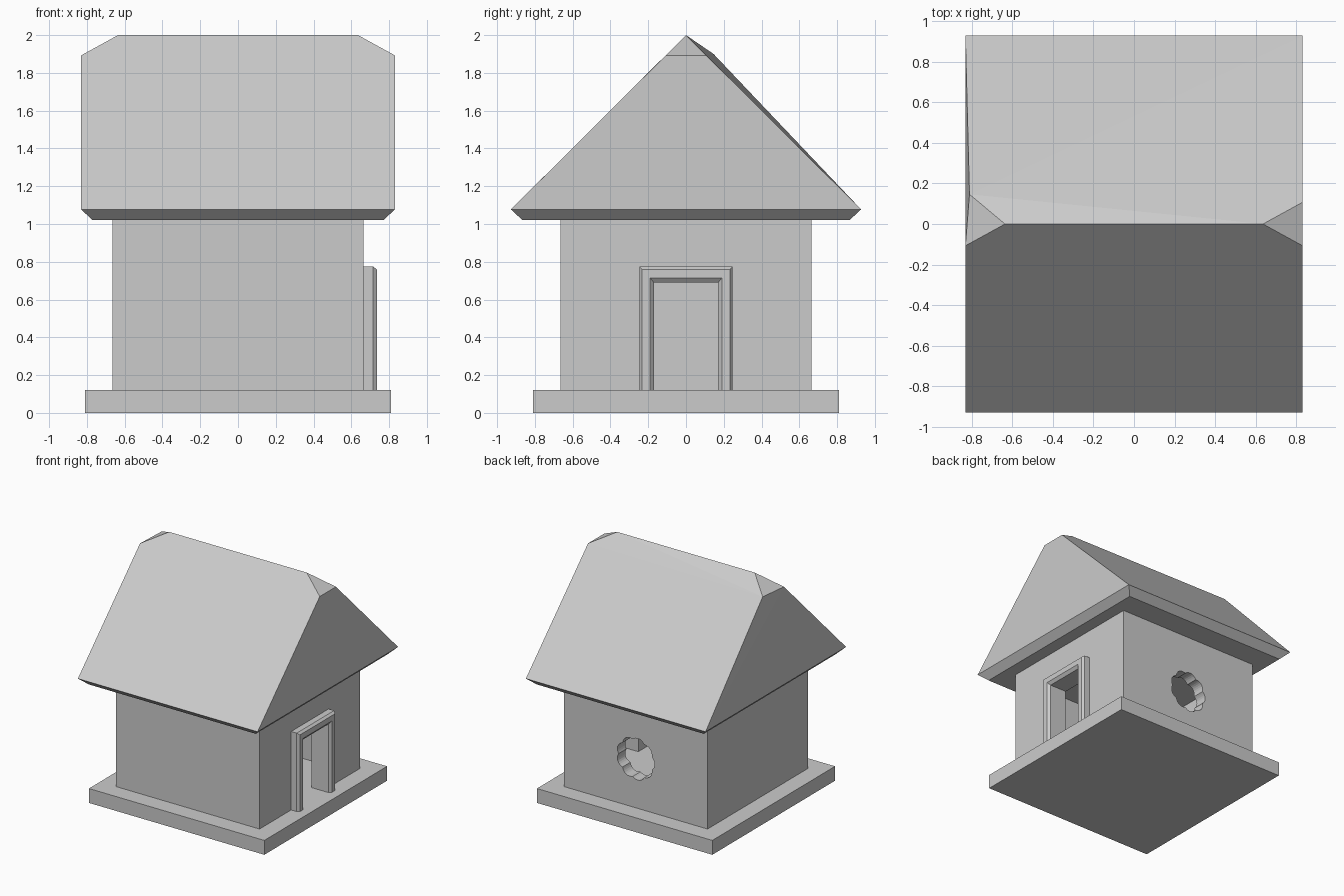
import bpy, bmesh, math
from mathutils import Vector

old = bpy.data.objects.get("Cube")
if old:
    bpy.data.objects.remove(old, do_unlink=True)

GREY = (0.6, 0.6, 0.6, 1.0)
mat = bpy.data.materials.new("plain grey")
mat.use_nodes = True
mat.diffuse_color = GREY
mat.node_tree.nodes["Principled BSDF"].inputs["Base Color"].default_value = GREY


def finish(name, bm):
    """Turn a bmesh into a flat shaded, grey object."""
    bmesh.ops.recalc_face_normals(bm, faces=bm.faces)
    mesh = bpy.data.meshes.new(name)
    bm.to_mesh(mesh)
    bm.free()
    mesh.materials.append(mat)
    obj = bpy.data.objects.new(name, mesh)
    bpy.context.collection.objects.link(obj)
    return obj


def box(name, low, high):
    low, high = Vector(low), Vector(high)
    bm = bmesh.new()
    bmesh.ops.create_cube(bm, size=1)
    bmesh.ops.scale(bm, vec=high - low, verts=bm.verts)
    bmesh.ops.translate(bm, vec=(low + high) / 2, verts=bm.verts)
    return finish(name, bm)


def cut(target, cutter):
    """Subtract the cutter for good and remove it."""
    cutter.hide_render = True
    mod = target.modifiers.new("cut", "BOOLEAN")
    mod.operation = "DIFFERENCE"
    mod.solver = "EXACT"
    mod.object = cutter
    with bpy.context.temp_override(object=target, active_object=target):
        bpy.ops.object.modifier_apply(modifier=mod.name)
    bpy.data.objects.remove(cutter, do_unlink=True)


FLOOR, EAVE, WALL, INNER = 0.12, 1.02, 0.664, 0.56

# Base slab
box("base", (-0.81, -0.81, 0), (0.81, 0.81, FLOOR))

# Hollow walls with a doorway on the +x side
walls = box("walls", (-WALL, -WALL, FLOOR), (WALL, WALL, EAVE))
cut(walls, box("room_cutter", (-INNER, -INNER, 0), (INNER, INNER, 0.92)))
cut(walls, box("door_cutter", (0.4, -0.17, 0), (0.9, 0.17, 0.69)))

# Scalloped round window in the back wall
bm = bmesh.new()
steps, lobes = 72, 9
outline = []
for i in range(steps):
    a = math.tau * i / steps
    r = 0.158 + 0.018 * abs(math.sin(a * lobes / 2))
    outline.append(bm.verts.new((r * math.cos(a), 0.4, 0.53 + r * math.sin(a))))
face = bm.faces.new(outline)
extruded = bmesh.ops.extrude_face_region(bm, geom=[face])["geom"]
bmesh.ops.translate(bm, vec=(0, 0.5, 0),
                    verts=[v for v in extruded if isinstance(v, bmesh.types.BMVert)])
cut(walls, finish("window_cutter", bm))

# Door frame: arched section loops (half width, top, x), bevelled in and out
section = [(0.247, 0.775, WALL), (0.247, 0.775, 0.715), (0.232, 0.76, 0.735),
           (0.19, 0.715, 0.735), (0.17, 0.69, 0.715), (0.17, 0.69, WALL)]
bm = bmesh.new()
rows = [[bm.verts.new((x, y, z)) for y, z in
         ((-w, FLOOR), (-w, top), (w, top), (w, FLOOR))] for w, top, x in section]
for j, row in enumerate(rows):
    nxt = rows[(j + 1) % len(rows)]
    for k in range(3):
        bm.faces.new((row[k], row[k + 1], nxt[k + 1], nxt[k]))
for k in (0, 3):
    bm.faces.new([row[k] for row in rows])
finish("door_frame", bm)

# Solid roof with bevelled eaves and clipped ridge ends, one corner uneven
points = [(sx * x, sy * y, z) for x, y, z in ((0.77, 0.865, EAVE), (0.83, 0.927, 1.077))
          for sx in (-1, 1) for sy in (-1, 1)]
points += [(-0.635, 0, 2), (0.635, 0, 2), (0.83, -0.107, 1.893), (0.83, 0.107, 1.893),
           (-0.83, -0.107, 1.893), (-0.81, 0.146, 1.9)]
bm = bmesh.new()
for p in points:
    bm.verts.new(p)
bmesh.ops.convex_hull(bm, input=bm.verts)
bmesh.ops.dissolve_limit(bm, angle_limit=0.01, verts=bm.verts, edges=bm.edges)
finish("roof", bm)
